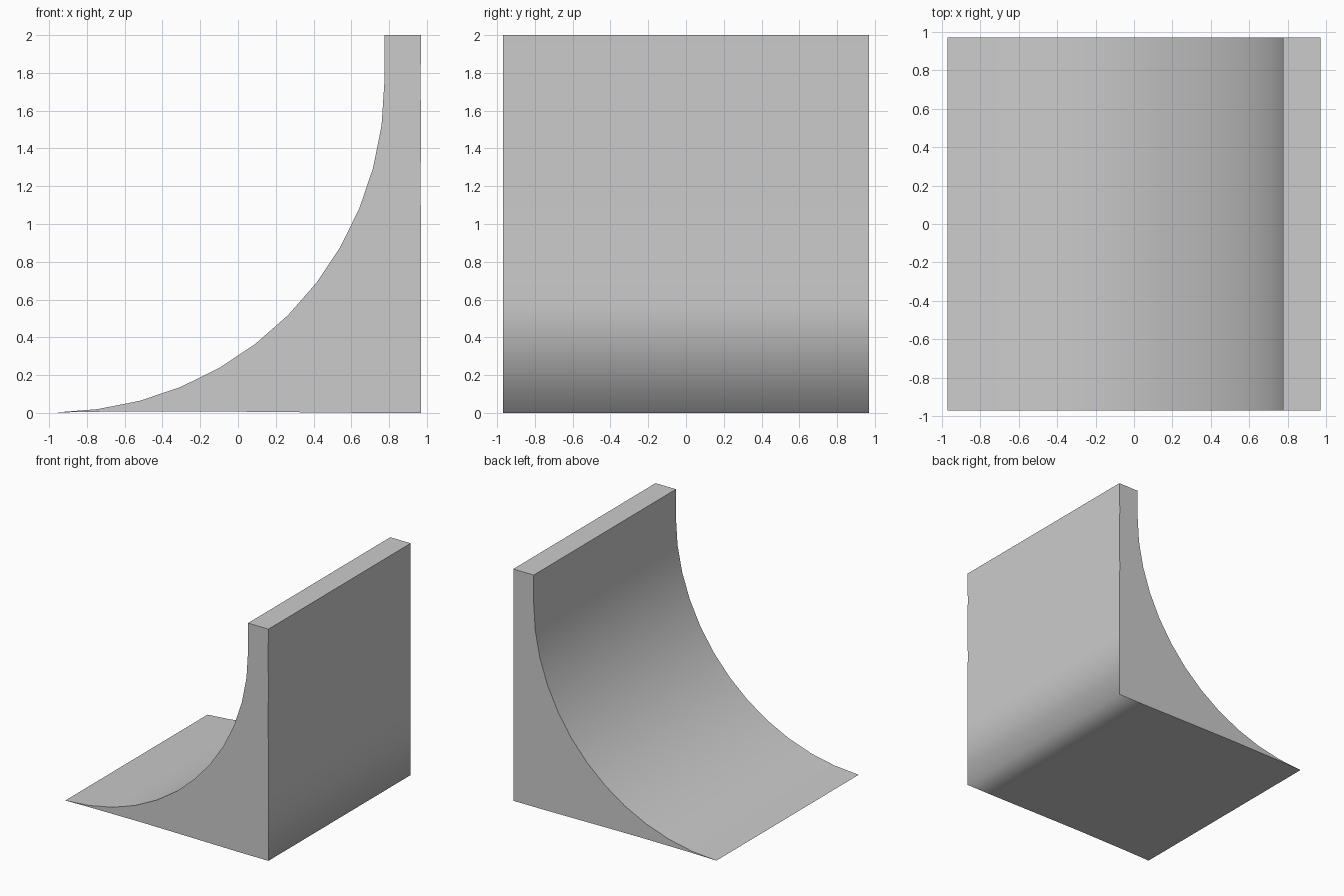
import bpy, bmesh, math

if "Cube" in bpy.data.objects:
    bpy.data.objects.remove(bpy.data.objects["Cube"])

HALF = 0.97            # half width and half depth
RADIUS = 1.745         # radius of the hollow curve
CENTRE_Z = 1.75
STEPS = 12

# side profile: hollow arc, upright lip, back wall, underside
arc = []
for i in range(STEPS + 1):
    a = math.radians(90 * i / STEPS)
    arc.append((-HALF + RADIUS * math.sin(a), CENTRE_Z - RADIUS * math.cos(a)))
arc[0] = (-HALF, 0.002)
lip = [(arc[-1][0], 2.0), (HALF, 2.0)]
back = [(0.966, 1.75), (HALF, 1.5), (0.966, 1.22), (HALF, 0.9), (HALF, 0.58)]
corner = [(HALF, 0.0)]
under = [(0.68, 0.0), (0.05, 0.006), (-0.24, 0.008), (-0.74, 0.006)]
profile = arc + lip + back + corner + under

# extrude the profile across the depth
bm = bmesh.new()
near = bm.faces.new([bm.verts.new((x, -HALF, z)) for x, z in profile])
res = bmesh.ops.extrude_face_region(bm, geom=[near], use_keep_orig=True)
for v in res["geom"]:
    if isinstance(v, bmesh.types.BMVert):
        v.co.y = HALF
bmesh.ops.recalc_face_normals(bm, faces=bm.faces)

# smooth shading, sharp everywhere except the rounded-looking rear foot
for f in bm.faces:
    f.smooth = True
for e in bm.edges:
    foot = all(v.co.x > 0.96 and v.co.z < 0.001 for v in e.verts)
    flank = abs(e.verts[0].co.y - e.verts[1].co.y) < 0.01
    e.smooth = not flank and (foot or e.calc_face_angle(0) < math.radians(40))

mesh = bpy.data.meshes.new("quarter_pipe_ramp")
bm.to_mesh(mesh)
bm.free()
ramp = bpy.data.objects.new("quarter_pipe_ramp", mesh)
bpy.context.collection.objects.link(ramp)
